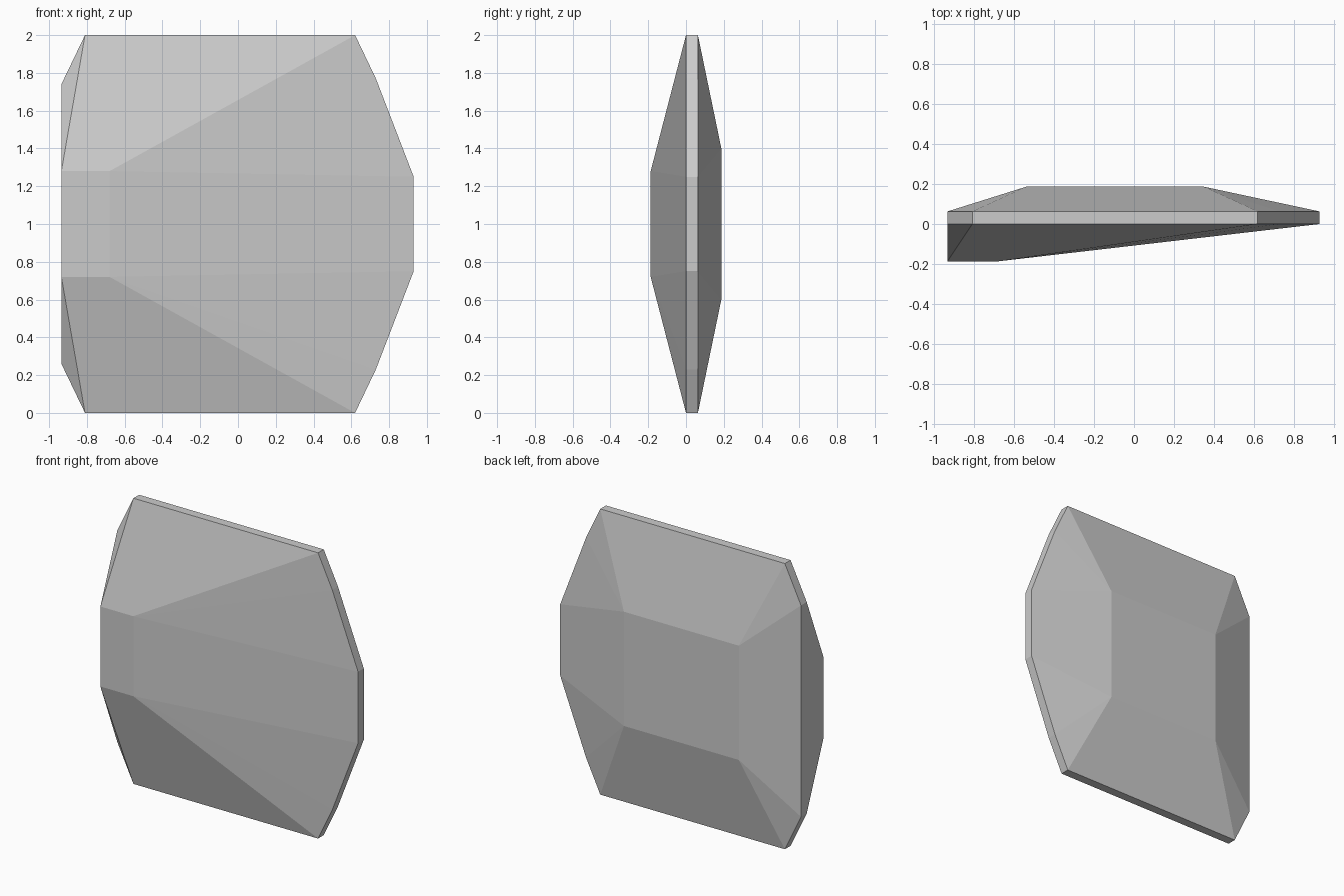
import bpy, bmesh

if "Cube" in bpy.data.objects:
    bpy.data.objects.remove(bpy.data.objects["Cube"])

# Single stone-grey material
grey = bpy.data.materials.new("stone_grey")
grey.diffuse_color = (0.6, 0.6, 0.6, 1)
grey.use_nodes = True
grey.node_tree.nodes["Principled BSDF"].inputs["Base Color"].default_value = grey.diffuse_color

# Upper half of the rim outline (x, z above middle), mirrored to the lower half
half = [(0.93, 0.25), (0.73, 0.77), (0.62, 1.0), (-0.81, 1.0), (-0.935, 0.74)]
outline = half + [(x, -z) for x, z in reversed(half)]

bm = bmesh.new()


def ring(points, y):
    return [bm.verts.new((x, y, 1 + z)) for x, z in points]


def rect(x0, x1, h):
    # Corner order: right top, left top, left bottom, right bottom
    return [(x1, h), (x0, h), (x0, -h), (x1, -h)]


# Rim band and the small raised plateau on each side
front, back = ring(outline, 0), ring(outline, 0.063)
nose = ring(rect(-0.935, -0.68, 0.28), -0.187)
table = ring(rect(-0.54, 0.35, 0.4), 0.187)

for i in range(10):
    j = (i + 1) % 10
    bm.faces.new((front[i], front[j], back[j], back[i]))

# Sloping facets: each rim corner fans to the matching plateau corner
corner = [0, 0, 0, 1, 1, 2, 2, 3, 3, 3]
for rim, plate in ((front, nose), (back, table)):
    bm.faces.new(plate)
    for i in range(10):
        j = (i + 1) % 10
        a, b = plate[corner[i]], plate[corner[j]]
        bm.faces.new((rim[i], rim[j], a) if a is b else (rim[i], rim[j], b, a))

bmesh.ops.recalc_face_normals(bm, faces=bm.faces)
mesh = bpy.data.meshes.new("faceted_slab")
bm.to_mesh(mesh)
bm.free()
mesh.materials.append(grey)
bpy.context.collection.objects.link(bpy.data.objects.new("faceted_slab", mesh))
